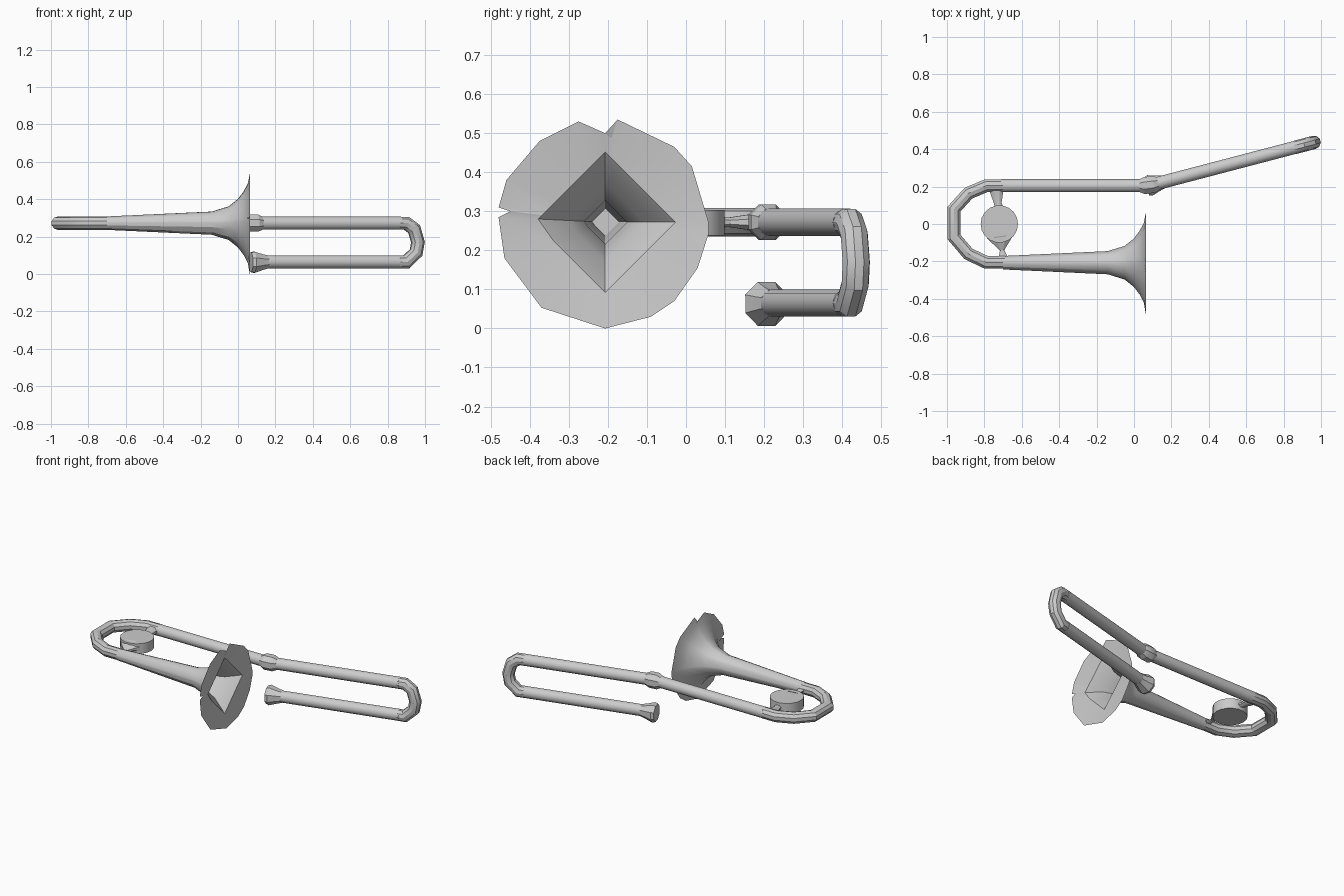
import bpy, bmesh
from math import sin, cos, pi, atan2, hypot, radians
from mathutils import Vector

if "Cube" in bpy.data.objects:
    bpy.data.objects.remove(bpy.data.objects["Cube"])

Z_TOP, Z_LOW, Y0, R = 0.272, 0.065, 0.205, 0.036


def make(name, rings, angle=32):
    """Skin a list of closed rings, cap both ends."""
    bm = bmesh.new()
    vs = [[bm.verts.new(p) for p in ring] for ring in rings]
    n = len(vs[0])
    for a, b in zip(vs, vs[1:]):
        for i in range(n):
            j = (i + 1) % n
            bm.faces.new((a[i], a[j], b[j], b[i]))
    bm.faces.new(vs[0][::-1])
    bm.faces.new(vs[-1])
    bmesh.ops.recalc_face_normals(bm, faces=bm.faces)
    me = bpy.data.meshes.new(name)
    bm.to_mesh(me)
    bm.free()
    ob = bpy.data.objects.new(name, me)
    bpy.context.collection.objects.link(ob)
    bpy.ops.object.select_all(action='DESELECT')
    ob.select_set(True)
    bpy.context.view_layer.objects.active = ob
    bpy.ops.object.shade_smooth_by_angle(angle=radians(angle))
    return ob


def sweep(name, pts, radii=R, sides=12, ref=(0, 0, 1), flat=1.0, angle=32):
    """Mitred tube along a planar path; ref is the plane normal."""
    pts, ref = [Vector(p) for p in pts], Vector(ref).normalized()
    if not isinstance(radii, (list, tuple)):
        radii = [radii] * len(pts)
    rings = []
    for k, (p, r) in enumerate(zip(pts, radii)):
        d0 = (p - pts[k - 1]).normalized() if k else (pts[1] - p).normalized()
        d1 = (pts[k + 1] - p).normalized() if k < len(pts) - 1 else d0
        t = (d0 + d1).normalized()
        side = t.cross(ref) / max(t.dot(d0), 0.5)
        rings.append([p + r * (side * cos(a) + ref * sin(a) * flat)
                      for a in (2 * pi * (i + 0.5) / sides for i in range(sides))])
    return make(name, rings, angle)


# Bell: round outside, notched rim, diamond-shaped throat
rim = [(0.057, 0.24), (0.058, 0.272), (0.015, 0.415), (-0.03, 0.465), (-0.175, 0.535),
       (-0.207, 0.50), (-0.275, 0.53), (-0.375, 0.48), (-0.46, 0.38), (-0.48, 0.31),
       (-0.45, 0.30), (-0.48, 0.285), (-0.465, 0.18), (-0.37, 0.053), (-0.207, 0.0),
       (-0.09, 0.03), (-0.03, 0.07), (0.03, 0.155)]
angs = [atan2(z - Z_TOP, y + 0.207) for y, z in rim]


def bell_ring(x, r, diamond=False):
    out = []
    for a in angs:
        k = r / (abs(cos(a)) + abs(sin(a))) if diamond else r
        out.append((x, -0.207 + k * cos(a), Z_TOP + k * sin(a)))
    return out


outer = [(-0.70, 0.036), (-0.14, 0.062), (-0.05, 0.09), (0.0, 0.13), (0.03, 0.17), (0.052, 0.212)]
inner = [(0.05, 0.18), (-0.02, 0.10), (-0.13, 0.056), (-0.5, 0.035)]
make("bell", [bell_ring(x, r) for x, r in outer]
     + [[(0.063, y, z) for y, z in rim]]
     + [bell_ring(x, r, True) for x, r in inner], 25)

# Tuning bend and straight neck tube
loop = [(-0.69, -Y0), (-0.79, -Y0), (-0.885, -0.16), (-0.962, -0.07), (-0.962, 0.08),
        (-0.885, 0.165), (-0.79, Y0), (-0.70, Y0)]
sweep("tuning_bend", [(x, y, Z_TOP) for x, y in loop], sides=10)
sweep("neck_tube", [(-0.71, Y0, Z_TOP), (0.07, Y0, Z_TOP)])

# Angled slide: upper tube, end bow, lower tube
SL = 0.262


def slide(x, z):
    return (x, Y0 + (x - 0.08) * SL, z)


normal = (-SL, 1, 0)
sweep("slide_upper_tube", [slide(0.08, Z_TOP), slide(0.87, Z_TOP)], ref=normal)
sweep("slide_lower_tube", [slide(0.14, Z_LOW), slide(0.87, Z_LOW)], ref=normal)
bow = [(0.86, Z_TOP), (0.90, Z_TOP), (0.942, 0.24), (0.962, 0.17), (0.952, 0.115),
       (0.90, Z_LOW), (0.86, Z_LOW)]
sweep("slide_bow", [slide(x, z) for x, z in bow], sides=10, ref=normal)

# Joint collar and mouthpiece
sweep("joint_collar", [(0.03, Y0, Z_TOP), (0.055, Y0, Z_TOP), slide(0.105, Z_TOP), slide(0.13, Z_TOP)],
      [0.037, 0.049, 0.049, 0.037], 8, angle=20)
sweep("mouthpiece", [slide(0.16, Z_LOW), slide(0.13, 0.064), slide(0.085, 0.063), slide(0.068, 0.063)],
      [0.037, 0.045, 0.061, 0.055], 8, ref=normal, angle=20)

# Counterweight disc with its two braces
make("counterweight", [[(-0.72 + 0.1 * cos(2 * pi * i / 18), 0.1 * sin(2 * pi * i / 18), z)
                        for i in range(18)] for z in (0.238, 0.303)])
sweep("front_brace", [(-0.715, -0.065, Z_TOP), (-0.705, -0.14, Z_TOP), (-0.70, -0.18, Z_TOP)],
      [0.08, 0.013, 0.026], 8, flat=0.45, angle=20)
sweep("rear_brace", [(-0.72, 0.08, Z_TOP), (-0.728, 0.11, Z_TOP), (-0.735, 0.185, Z_TOP)],
      [0.025, 0.022, 0.042], 8, flat=0.6, angle=20)
